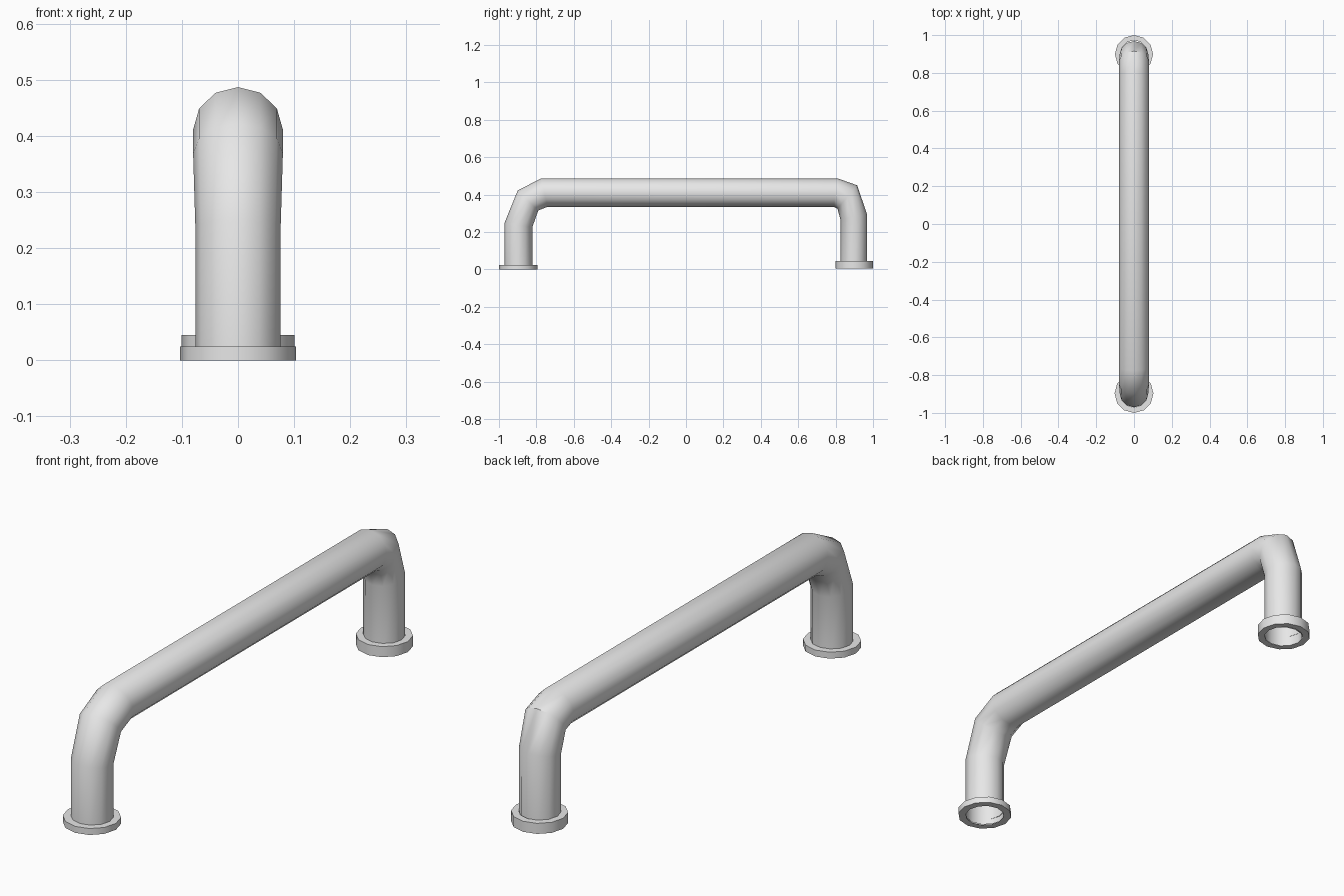
import bpy, bmesh
from math import sin, cos, tau

cube = bpy.data.objects.get("Cube")
if cube:
    bpy.data.objects.remove(cube, do_unlink=True)

SIDES = 12

metal = bpy.data.materials.new("light_grey_metal")
metal.use_nodes = True
colour = (0.8, 0.8, 0.8, 1)
metal.diffuse_color = colour
metal.node_tree.nodes["Principled BSDF"].inputs["Base Color"].default_value = colour


def loft(name, rings):
    """Skin a list of rings; each ring is a list of SIDES points."""
    bm = bmesh.new()
    loops = [[bm.verts.new(p) for p in ring] for ring in rings]
    for a, b in zip(loops, loops[1:]):
        for i in range(SIDES):
            j = (i + 1) % SIDES
            bm.faces.new((a[i], a[j], b[j], b[i]))
    bmesh.ops.recalc_face_normals(bm, faces=bm.faces)
    mesh = bpy.data.meshes.new(name)
    bm.to_mesh(mesh)
    bm.free()
    mesh.materials.append(metal)
    obj = bpy.data.objects.new(name, mesh)
    bpy.context.collection.objects.link(obj)
    bpy.ops.object.select_all(action="DESELECT")
    obj.select_set(True)
    bpy.context.view_layer.objects.active = obj
    bpy.ops.object.shade_smooth_by_angle(angle=0.87)
    return obj


def tube_ring(outer, inner, width):
    """Ellipse spanning the outer and inner (y, z) points of a bend."""
    cy, cz = (outer[0] + inner[0]) / 2, (outer[1] + inner[1]) / 2
    hy, hz = outer[0] - cy, outer[1] - cz
    angles = [tau * i / SIDES for i in range(SIDES)]
    return [(width * sin(a), cy + hy * cos(a), cz + hz * cos(a)) for a in angles]


def flat_ring(y, z, radius):
    angles = [tau * i / SIDES for i in range(SIDES)]
    return [(radius * sin(a), y + radius * cos(a), z) for a in angles]


# Bent handle tube, open at both feet
sections = [
    ((-0.97, 0.002), (-0.822, 0.002), 0.076),
    ((-0.97, 0.25), (-0.822, 0.225), 0.076),
    ((-0.90, 0.422), (-0.79, 0.315), 0.08),
    ((-0.775, 0.487), (-0.74, 0.335), 0.08),
    ((0.81, 0.487), (0.79, 0.335), 0.079),
    ((0.915, 0.45), (0.81, 0.325), 0.079),
    ((0.968, 0.295), (0.826, 0.265), 0.076),
    ((0.968, 0.004), (0.826, 0.004), 0.075),
]
loft("handle_tube", [tube_ring(*s) for s in sections])

# Round mounting collars around the feet
for name, y, radius, bottom, top in (
    ("front_collar", -0.897, 0.103, 0.0, 0.025),
    ("back_collar", 0.899, 0.101, 0.004, 0.045),
):
    profile = [(0.074, bottom), (radius, bottom), (radius, top), (0.074, top)]
    loft(name, [flat_ring(y, z, r) for r, z in profile])
